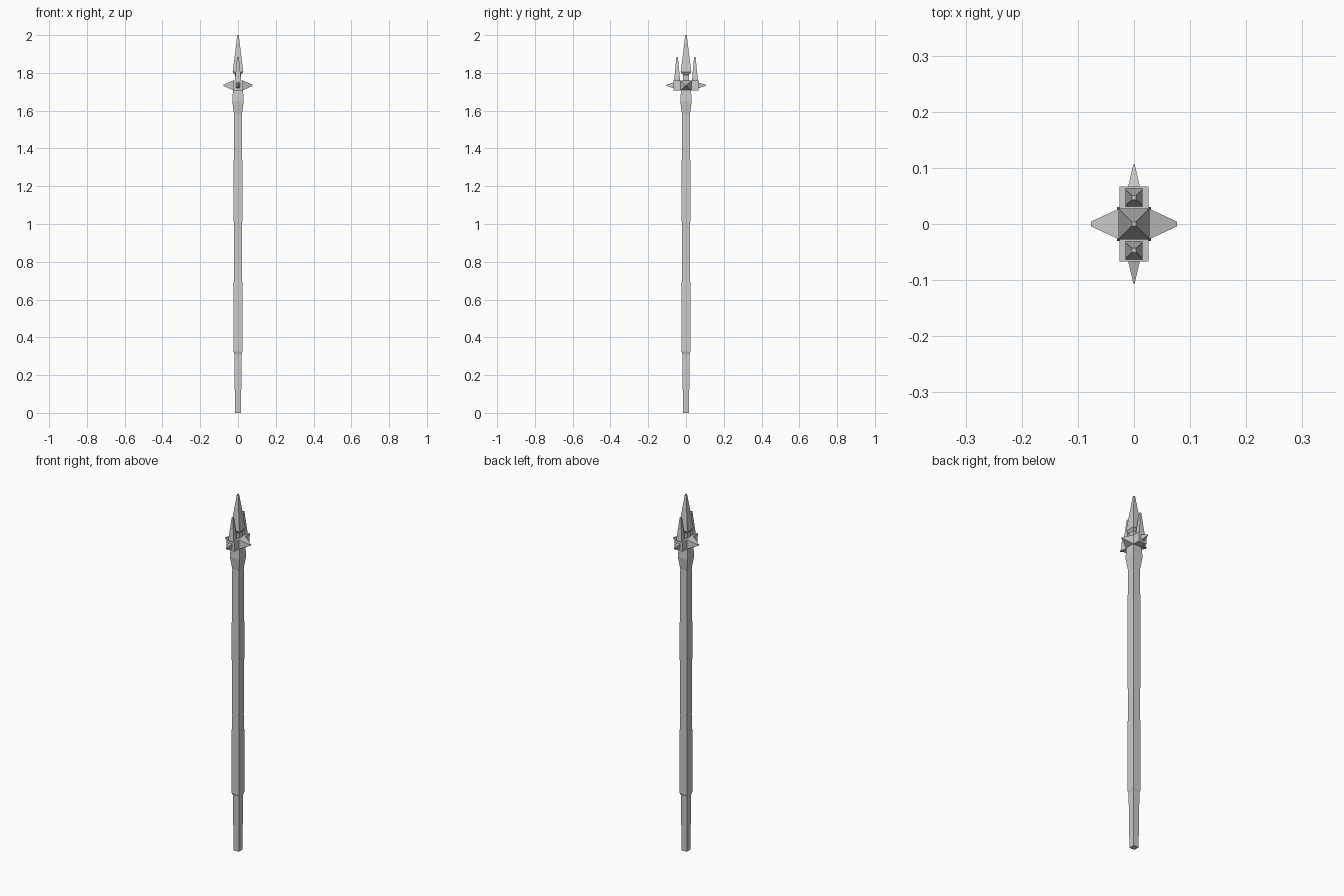
import bpy, bmesh
from mathutils import Matrix, Vector

if "Cube" in bpy.data.objects:
    bpy.data.objects.remove(bpy.data.objects["Cube"])


def square_loft(name, rings, axis='Z', offset=(0, 0, 0)):
    """Loft rectangular rings (height, half_a, half_b) along an axis."""
    bm = bmesh.new()
    loops = []
    for h, a, b in rings:
        pts = [(-a, -b), (a, -b), (a, b), (-a, b)]
        loops.append([bm.verts.new((x, y, h)) for x, y in pts])
    for lo, hi in zip(loops, loops[1:]):
        for i in range(4):
            j = (i + 1) % 4
            bm.faces.new((lo[i], lo[j], hi[j], hi[i]))
    bm.faces.new(loops[0][::-1])
    bm.faces.new(loops[-1])
    # map local z onto the wanted direction; local b stays vertical or along y
    if axis != 'Z':
        sign = 1 if axis[0] == '+' else -1
        z = Vector((sign, 0, 0)) if axis[1] == 'X' else Vector((0, sign, 0))
        y = Vector((0, 0, 1))
        x = y.cross(z)
        bm.transform(Matrix((x, y, z)).transposed().to_4x4())
    bm.transform(Matrix.Translation(offset))
    bmesh.ops.recalc_face_normals(bm, faces=bm.faces)
    me = bpy.data.meshes.new(name)
    bm.to_mesh(me)
    bm.free()
    ob = bpy.data.objects.new(name, me)
    bpy.context.collection.objects.link(ob)
    return ob


def even(profile):
    return [(h, r, r) for h, r in profile]


# square pole with a stepped grip and a flared socket
square_loft("shaft", even([(0, .016), (.31, .019), (.325, .0235), (.65, .0235),
                           (.76, .021), (1.18, .0235), (1.58, .021),
                           (1.65, .030), (1.71, .0265)]))

# central spear point on its neck
square_loft("spear_point", even([(1.75, .017), (1.79, .017), (1.805, .028), (2.0, .004)]))

# cross block
square_loft("cross_block", [(1.708, .0255, .067), (1.76, .0255, .067)])

for s, sign, side in ((1, '+', "right"), (-1, '-', "left")):
    # broad blades along x
    square_loft(f"broad_blade_{side}", [(.0255, .028, .026), (.077, .004, .003)],
                sign + 'X', (0, 0, 1.734))
    # slim side spikes along y
    square_loft(f"side_spike_{side}", [(.066, .0105, .015), (.107, .001, .002)],
                sign + 'Y', (0, 0, 1.734))
    # small upright prongs
    square_loft(f"prong_{side}", [(1.758, .0155, .0165), (1.772, .0155, .0145), (1.885, .004, .004)],
                offset=(0, s * .047, 0))
